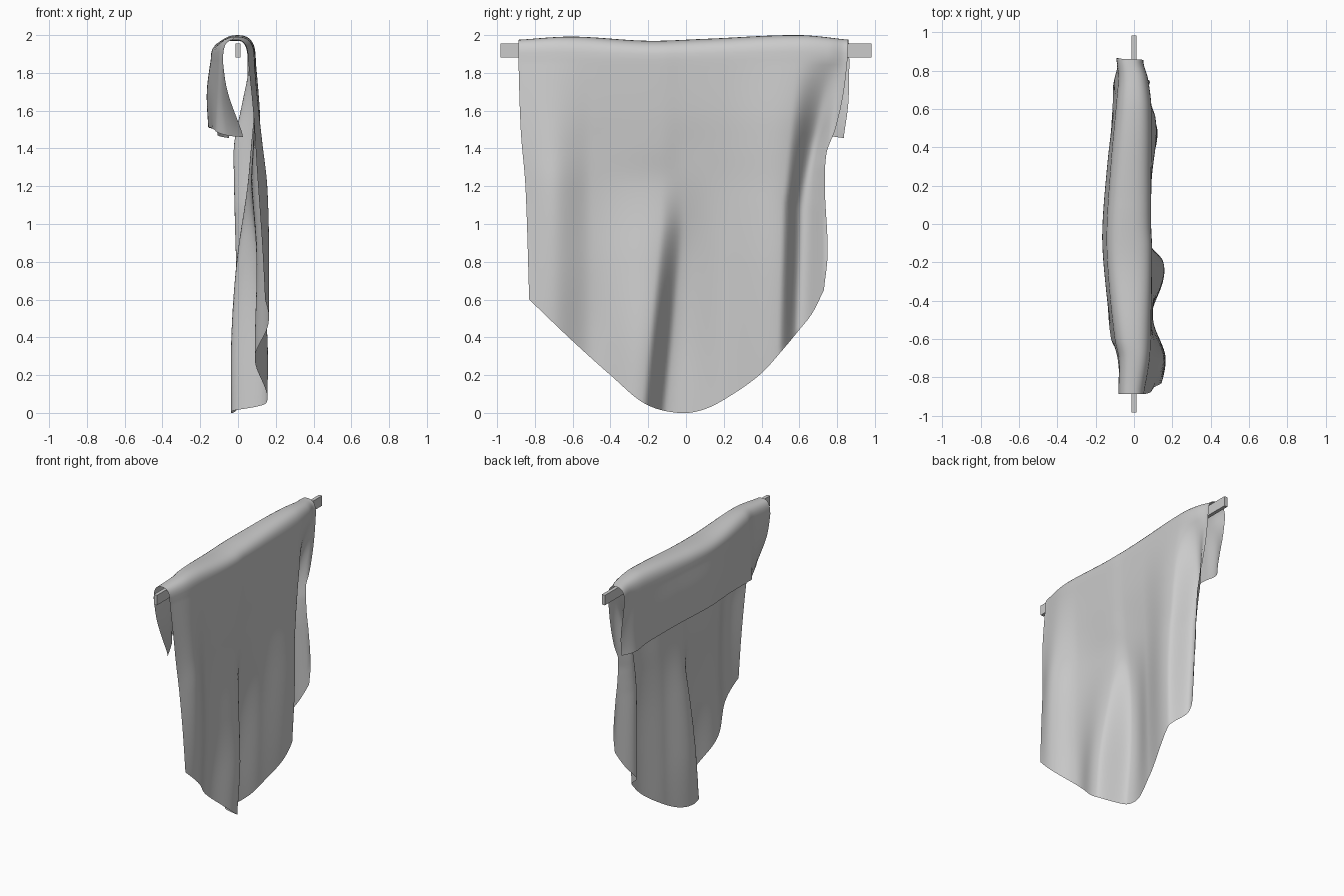
import bpy, bmesh, math

if "Cube" in bpy.data.objects:
    bpy.data.objects.remove(bpy.data.objects["Cube"])


def curve(keys, vals, t):
    """Smooth cubic through the points (keys, vals), clamped at the ends."""
    n = len(keys)
    t = max(keys[0], min(keys[-1], t))
    i = max(k for k in range(n - 1) if keys[k] <= t)

    def slope(k):
        a, b = max(k - 1, 0), min(k + 1, n - 1)
        return (vals[b] - vals[a]) / (keys[b] - keys[a])
    h = keys[i + 1] - keys[i]
    s = (t - keys[i]) / h
    return ((2*s**3 - 3*s*s + 1) * vals[i] + (s**3 - 2*s*s + s) * h * slope(i)
            + (3*s*s - 2*s**3) * vals[i + 1] + (s**3 - s*s) * h * slope(i + 1))


# Long side: fold depth, rows from the hem upwards
LONG_Z = [0, 0.4, 0.8, 1.2, 1.42, 1.6, 1.9]
LONG_X = [
    [.14, .15, .09, .15, -.03, .03, .09, .01, .10],
    [.14, .16, .09, .15, -.03, .04, .11, .00, .10],
    [.12, .165, .10, .11, -.005, .05, .12, -.01, .08],
    [.095, .155, .085, .065, .05, .065, .11, -.02, .06],
    [.09, .13, .085, .08, .07, .08, .11, -.02, .05],
    [.08, .11, .09, .09, .085, .09, .11, .015, .05],
    [.05, .08, .09, .095, .09, .09, .09, .08, .05]]

# Short flap: fold depth, rows from the hem upwards
FLAP_Z = [1.47, 1.7, 1.9]
FLAP_Y = [-0.88, -0.7, -0.6, -0.3, -0.05, 0.3, 0.65, 0.76, 0.86]
FLAP_X = [
    [.03, -.06, -.12, -.14, -.155, -.13, -.11, -.10, -.03],
    [-.055, -.085, -.11, -.15, -.165, -.14, -.10, -.10, -.07],
    [-.085, -.08, -.10, -.13, -.14, -.12, -.09, -.08, -.095]]


def long_x(y, z):
    """Depth of the long side; its two main folds lean with height."""
    a = -.17 + .1 * min(z, 1)
    b = .53 + .03 * z + .11 * max(0, z - 1.1)
    w = .05 + .05 * max(0, z - 1.2)
    ys = [-.88, -.7, -.5, a - .06, a + .06, .2, b - w, b + w,
          .74 + .16 * max(0, z - 1.3)]
    return curve(LONG_Z, [curve(ys, r, y) for r in LONG_X], z)


def flap_x(y, z):
    return curve(FLAP_Z, [curve(FLAP_Y, r, y) for r in FLAP_X], z)


# Side edges, hem and ridge outlines
LEFT = ([0.6, 1.2, 1.5, 1.98], [-.83, -.85, -.875, -.89])
RIGHT = ([0.65, 0.85, 1.2, 1.38, 1.5, 1.7, 1.98], [.73, .75, .735, .745, .79, .835, .865])
FLAP_RIGHT = ([1.46, 1.65, 1.98], [.835, .86, .865])
HEM = ([-.83, -.6, -.4, -.22, -.04, .1, .25, .4, .5, .6, .67, .73],
       [.60, .38, .20, .05, .0, .02, .10, .21, .32, .44, .53, .65])
FLAP_HEM = ([-.88, -.7, -.55, 0, .6, .75, .86], [1.46, 1.47, 1.50, 1.51, 1.49, 1.47, 1.455])
RIDGE = ([-.89, -.6, -.2, .1, .6, .87], [1.975, 1.992, 1.97, 1.98, 2.0, 1.975])
SPRING = 1.87                       # height where the roll over the bar begins
NU, N_FLAP, N_ROLL, N_LONG = 120, 14, 16, 50


def strip(u):
    """One line of cloth from flap hem, over the bar, down to the long hem."""
    pts = []
    zf = curve(*FLAP_HEM, -.88 + 1.74 * u)
    for i in range(N_FLAP):
        z = zf + (SPRING - zf) * i / N_FLAP
        y = curve(*LEFT, z) * (1 - u) + curve(*FLAP_RIGHT, z) * u
        pts.append((flap_x(y, z), y, z))
    y = curve(*LEFT, SPRING) * (1 - u) + curve(*FLAP_RIGHT, SPRING) * u
    yb = curve(*LEFT, SPRING) * (1 - u) + curve(*RIGHT, SPRING) * u
    xa, xb = flap_x(y, SPRING), long_x(yb, SPRING)
    top = curve(*RIDGE, y)
    for i in range(N_ROLL):
        a = math.pi * i / N_ROLL
        c, s = math.cos(a), math.sin(a)
        x = (xa + xb) / 2 - (xb - xa) / 2 * math.copysign(abs(c) ** .8, c)
        pts.append((x, y + (yb - y) * i / N_ROLL, SPRING + (top - SPRING) * s ** .7))
    zh = curve(*HEM, -.83 + 1.56 * u)
    for i in range(N_LONG + 1):
        z = SPRING + (zh - SPRING) * i / N_LONG
        y = curve(*LEFT, z) * (1 - u) + curve(*RIGHT, z) * u
        pts.append((long_x(y, z), y, max(z, 0)))
    return pts


# Draped cloth
bm = bmesh.new()
grid = [[bm.verts.new(p) for p in strip(k / NU)] for k in range(NU + 1)]
for a, b in zip(grid, grid[1:]):
    for j in range(len(a) - 1):
        bm.faces.new((a[j], a[j + 1], b[j + 1], b[j])).smooth = True
bm.normal_update()
if sum(f.normal.z for f in bm.faces) < 0:      # outside faces up over the bar
    bmesh.ops.reverse_faces(bm, faces=bm.faces)
mesh = bpy.data.meshes.new("draped_cloth")
bm.to_mesh(mesh)
bm.free()
bpy.context.collection.objects.link(bpy.data.objects.new("draped_cloth", mesh))

# Hanging bar
bpy.ops.mesh.primitive_cube_add(size=1, location=(0, 0, 1.918))
bar = bpy.context.object
bar.name = "hanging_bar"
bar.scale = (0.026, 1.965, 0.075)
bpy.ops.object.transform_apply(location=False, rotation=False, scale=True)
